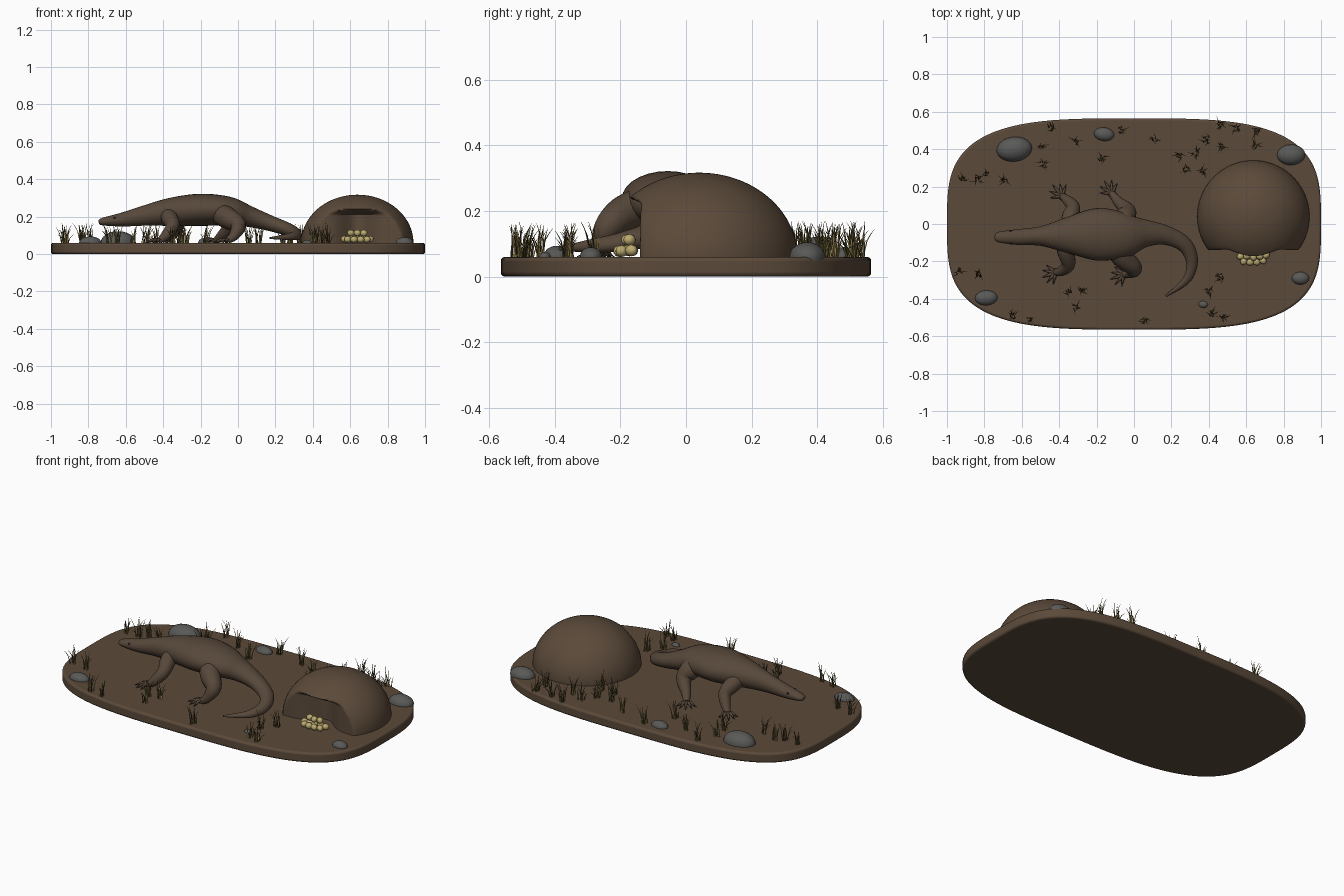
import bpy, bmesh, math, random
from mathutils import Vector, Matrix

random.seed(4)
if "Cube" in bpy.data.objects:
    bpy.data.objects.remove(bpy.data.objects["Cube"])

GROUND = 0.06


def material(name, r, g, b):
    m = bpy.data.materials.new(name)
    m.use_nodes = True
    m.diffuse_color = (r, g, b, 1)
    shader = m.node_tree.nodes["Principled BSDF"]
    shader.inputs["Base Color"].default_value = (r, g, b, 1)
    shader.inputs["Roughness"].default_value = 0.9
    return m


earth = material("earth brown", 0.105, 0.068, 0.042)
hide = material("hide brown", 0.095, 0.064, 0.042)
stone = material("stone grey", 0.1, 0.1, 0.097)
shell = material("egg cream", 0.5, 0.4, 0.16)
straw = material("dry straw", 0.3, 0.22, 0.07)
reed = material("dark grass", 0.07, 0.055, 0.02)
claw = material("claw dark", 0.03, 0.027, 0.025)


def finish(bm, name, *mats, angle=45):
    bmesh.ops.recalc_face_normals(bm, faces=bm.faces)
    mesh = bpy.data.meshes.new(name)
    bm.to_mesh(mesh)
    bm.free()
    ob = bpy.data.objects.new(name, mesh)
    bpy.context.collection.objects.link(ob)
    for m in mats:
        mesh.materials.append(m)
    bpy.ops.object.select_all(action='DESELECT')
    ob.select_set(True)
    bpy.context.view_layer.objects.active = ob
    bpy.ops.object.shade_smooth_by_angle(angle=math.radians(angle))
    return ob


def smooth_path(keys, steps):
    """Catmull-Rom through rows of x, y, z, half width, half height."""
    rows = [keys[0]] + list(keys) + [keys[-1]]
    out = []
    for a, b, c, d in zip(rows, rows[1:], rows[2:], rows[3:]):
        for s in range(steps):
            t = s / steps
            out.append([q + 0.5 * t * (r - p + t * (2 * p - 5 * q + 4 * r - e + t * (3 * (q - r) + e - p)))
                        for p, q, r, e in zip(a, b, c, d)])
    return out + [list(keys[-1])]


def loft(bm, keys, sides=16, steps=4, mat=0):
    """Elliptical tube along a smoothed path."""
    rows = smooth_path(keys, steps)
    pts = [Vector(r[:3]) for r in rows]
    rings, side = [], None
    for i, row in enumerate(rows):
        t = (pts[min(i + 1, len(pts) - 1)] - pts[max(i - 1, 0)]).normalized()
        if side is None:
            side = Vector((0, 0, 1)).cross(t)
            if side.length < 0.001:
                side = Vector((1, 0, 0))
        side = (side - t * side.dot(t)).normalized()
        up = t.cross(side)
        ring = []
        for k in range(sides):
            a = math.tau * k / sides
            ring.append(bm.verts.new(pts[i] + side * math.cos(a) * row[3] + up * math.sin(a) * row[4]))
        rings.append(ring)
    faces = [bm.faces.new(rings[0]), bm.faces.new(rings[-1])]
    for lo, hi in zip(rings, rings[1:]):
        for k in range(sides):
            n = (k + 1) % sides
            faces.append(bm.faces.new((lo[k], lo[n], hi[n], hi[k])))
    for f in faces:
        f.material_index = mat


def ball(bm, centre, size, turn=0, detail=3):
    m = Matrix.Translation(centre) @ Matrix.Rotation(turn, 4, 'Z') @ Matrix.Diagonal((*size, 1))
    return bmesh.ops.create_icosphere(bm, subdivisions=detail, radius=1, matrix=m)["verts"]


# Base slab with a squarish oval outline
bm = bmesh.new()
outline = []
for i in range(128):
    a = math.tau * i / 128
    c, s = math.cos(a), math.sin(a)
    outline.append(bm.verts.new((math.copysign(abs(c) ** 0.59, c), 0.565 * math.copysign(abs(s) ** 0.59, s), 0)))
slab = bm.faces.new(outline)
top = bmesh.ops.extrude_face_region(bm, geom=[slab])["geom"]
bmesh.ops.translate(bm, vec=(0, 0, GROUND), verts=[v for v in top if isinstance(v, bmesh.types.BMVert)])
base = finish(bm, "ground_base", earth)
bevel = base.modifiers.new("soft rim", 'BEVEL')
bevel.width, bevel.segments = 0.012, 3

# Nest mound: dome with an overhanging lip and a hollow beneath it
bm = bmesh.new()
bmesh.ops.create_uvsphere(bm, u_segments=96, v_segments=80, radius=1)
bmesh.ops.delete(bm, geom=[v for v in bm.verts if v.co.z < -0.05], context='VERTS')
for v in bm.verts:
    dx = v.co.x * 0.3
    y, z = 0.04 + v.co.y * 0.3, GROUND + v.co.z * 0.257
    wall = -0.14 + 0.09 * math.exp(-(dx / 0.09) ** 2)
    under = min(1, max(0, (0.238 - z) / 0.025))
    y += (max(y, wall) - y) * under
    v.co = (0.638 + dx, y, z)
finish(bm, "nest_mound", earth, angle=60)

# Eggs piled in front of the hollow
bm = bmesh.new()
for row, count, y, z in ((0, 5, -0.17, 0.08), (1, 4, -0.2, 0.078), (2, 3, -0.175, 0.112)):
    for k in range(count):
        x = 0.638 + (k - (count - 1) / 2) * 0.034
        ball(bm, (x, y + random.uniform(-0.006, 0.006), z), (0.021, 0.018, 0.018), random.uniform(0, 3), 2)
finish(bm, "eggs", shell)

# Lizard body from snout to tail tip
bm = bmesh.new()
loft(bm, [
    (-0.745, -0.07, 0.17, 0.01, 0.008), (-0.725, -0.07, 0.173, 0.028, 0.02),
    (-0.62, -0.07, 0.184, 0.042, 0.037), (-0.5, -0.065, 0.205, 0.052, 0.054),
    (-0.36, -0.06, 0.225, 0.095, 0.075), (-0.2, -0.055, 0.236, 0.14, 0.086),
    (-0.05, -0.06, 0.23, 0.12, 0.076), (0.06, -0.05, 0.2, 0.075, 0.056),
    (0.17, -0.06, 0.165, 0.052, 0.042), (0.27, -0.11, 0.13, 0.042, 0.035),
    (0.31, -0.2, 0.105, 0.033, 0.028), (0.28, -0.3, 0.093, 0.022, 0.018),
    (0.17, -0.385, 0.085, 0.005, 0.005)], sides=28, steps=5)
finish(bm, "lizard_body", hide, angle=60)

# Eyes
bm = bmesh.new()
for side in (-1, 1):
    ball(bm, (-0.66, -0.07 + side * 0.034, 0.194), (0.007, 0.005, 0.006), 0, 2)
finish(bm, "lizard_eyes", claw)


# Legs: joints from hip to foot, then splayed toes with claws
def leg(name, joints, radii, heading):
    bm = bmesh.new()
    loft(bm, [(*p, r, r) for p, r in zip(joints, radii)], sides=16, steps=5)
    foot = Vector(joints[-1])
    ball(bm, foot, (0.026, 0.022, 0.012), math.radians(heading), 2)
    for k in range(5):
        a = math.radians(heading + (k - 2) * 30)
        d = Vector((math.cos(a), math.sin(a), 0))
        reach = 0.06 - 0.007 * abs(k - 2)
        knuckle, end = foot + d * reach * 0.6, foot + d * reach
        loft(bm, [(*foot, 0.01, 0.009), (knuckle.x, knuckle.y, foot.z + 0.006, 0.008, 0.007),
                  (end.x, end.y, GROUND + 0.006, 0.005, 0.005)], sides=8, steps=3)
        tip = end + d * 0.018
        loft(bm, [(end.x, end.y, GROUND + 0.006, 0.005, 0.005), (tip.x, tip.y, GROUND + 0.001, 0.001, 0.001)],
             sides=6, steps=2, mat=1)
    finish(bm, name, hide, claw, angle=60)


FORE = (0.045, 0.045, 0.036, 0.028, 0.016)
HIND = (0.06, 0.058, 0.044, 0.028, 0.017)
leg("front_leg_right", [(-0.37, -0.09, 0.21), (-0.365, -0.15, 0.19), (-0.35, -0.215, 0.15),
                        (-0.385, -0.25, 0.1), (-0.42, -0.26, 0.072)], FORE, 200)
leg("front_leg_left", [(-0.35, -0.02, 0.21), (-0.34, 0.04, 0.19), (-0.325, 0.09, 0.15),
                       (-0.355, 0.125, 0.1), (-0.385, 0.15, 0.072)], FORE, 130)
leg("hind_leg_right", [(-0.1, -0.11, 0.22), (-0.06, -0.18, 0.195), (0.0, -0.235, 0.155),
                       (-0.02, -0.262, 0.1), (-0.055, -0.27, 0.072)], HIND, 200)
leg("hind_leg_left", [(-0.06, -0.01, 0.22), (-0.05, 0.03, 0.2), (-0.035, 0.07, 0.155),
                      (-0.085, 0.12, 0.1), (-0.12, 0.165, 0.072)], HIND, 120)

# Rocks half sunk in the ground
for i, (x, y, w, d, h) in enumerate([
        (-0.64, 0.4, 0.095, 0.066, 0.062), (-0.16, 0.48, 0.054, 0.036, 0.03),
        (0.84, 0.37, 0.075, 0.055, 0.045), (-0.79, -0.395, 0.06, 0.04, 0.034),
        (0.89, -0.29, 0.046, 0.034, 0.03), (0.37, -0.43, 0.025, 0.018, 0.015)]):
    bm = bmesh.new()
    ball(bm, (x, y, GROUND), (w, d, h), random.uniform(-0.15, 0.15))
    bmesh.ops.delete(bm, geom=[v for v in bm.verts if v.co.z < GROUND - h * 0.4], context='VERTS')
    finish(bm, f"rock_{i + 1}", stone, angle=60)

# Grass tufts of thin bent blades, as (x, y) in hundredths
TUFTS = [(-44, 51), (-50, 42), (-49, 32), (-31, 44), (-17, 35), (-7, 50), (11, 45), (46, 53), (55, 51),
         (66, 50), (39, 45), (47, 42), (65, 42), (24, 37), (33, 38), (28, 29), (37, 28), (-92, 24),
         (-83, 24), (-69, 23), (-79, 27), (-93, -25), (-83, -27), (-65, -49), (-56, -51), (-31, -44),
         (-28, -36), (-35, -36), (6, -52), (40, -36), (46, -28), (42, -48), (48, -50)]
bm = bmesh.new()
for x, y in TUFTS:
    for k in range(11):
        a, lean = random.uniform(0, math.tau), random.uniform(0.008, 0.04)
        tall = random.uniform(0.04, 0.11)
        bx, by = x / 100 + random.uniform(-0.015, 0.015), y / 100 + random.uniform(-0.015, 0.015)
        dx, dy = math.cos(a) * lean, math.sin(a) * lean
        loft(bm, [(bx, by, GROUND - 0.003, 0.0035, 0.0025),
                  (bx + dx * 0.35, by + dy * 0.35, GROUND + tall * 0.6, 0.0025, 0.002),
                  (bx + dx, by + dy, GROUND + tall, 0.0004, 0.0004)], sides=3, steps=2, mat=int(k % 5 > 1))
finish(bm, "grass_tufts", straw, reed)
